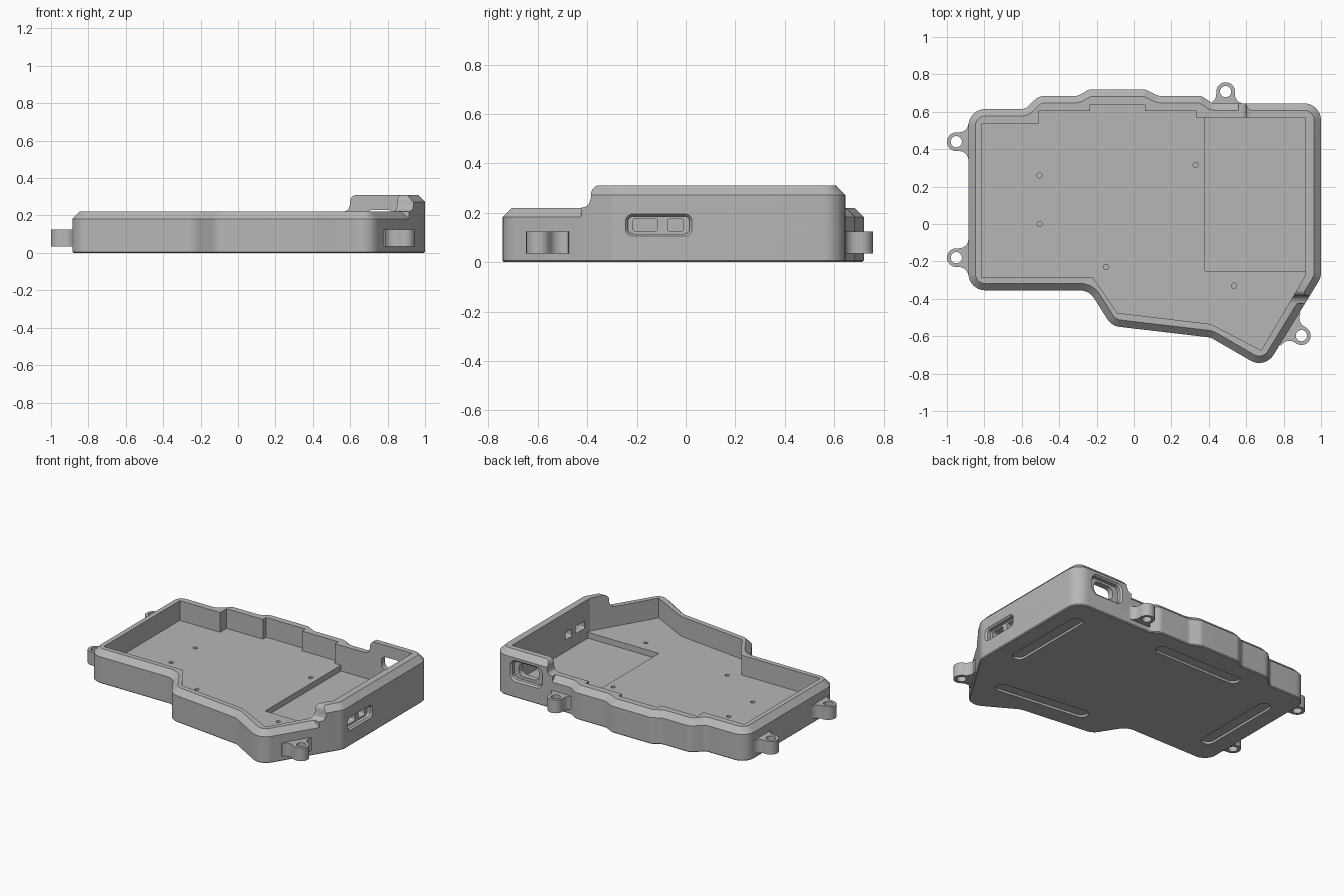
import bpy, bmesh, math
from mathutils import Vector

if "Cube" in bpy.data.objects:
    bpy.data.objects.remove(bpy.data.objects["Cube"])

grey = bpy.data.materials.new("mid_grey_plastic")
grey.use_nodes = True
grey.diffuse_color = (0.47, 0.47, 0.47, 1)
grey.node_tree.nodes["Principled BSDF"].inputs["Base Color"].default_value = (0.47, 0.47, 0.47, 1)


def fillet(corners, inset=0.0, steps=8):
    """Counter-clockwise (x, y, radius) corners -> rounded, inset outline."""
    out, n = [], len(corners)
    for i in range(n):
        a, p, b = (Vector(corners[(i + k) % n][:2]) for k in (-1, 0, 1))
        u, v = (p - a).normalized(), (b - p).normalized()
        turn = math.atan2(u.x * v.y - u.y * v.x, u.dot(v))
        nu, nv = Vector((-u.y, u.x)), Vector((-v.y, v.x))
        p = p + (nu + nv) * inset / (1 + u.dot(v))
        side = 1 if turn > 0 else -1
        r = max(corners[i][2] - side * inset, 0.004)
        start = p - u * r * math.tan(abs(turn) / 2)
        centre = start + nu * side * r
        for k in range(steps + 1):
            t = turn * k / steps
            w = u * math.sin(abs(t)) - nu * side * math.cos(t)
            out.append(centre + w * r)
    return out


def rect(x0, x1, y0, y1, r):
    return [(x0, y0, r), (x1, y0, r), (x1, y1, r), (x0, y1, r)]


def stadium(p, q, r):
    p, q = Vector(p), Vector(q)
    a = math.atan2(q.y - p.y, q.x - p.x)
    ends = [(q, a - math.pi / 2), (p, a + math.pi / 2)]
    return [c + r * Vector((math.cos(s + math.pi * k / 12), math.sin(s + math.pi * k / 12)))
            for c, s in ends for k in range(13)]


def circle(x, y, r, n=24):
    return [(x + r * math.cos(math.tau * k / n), y + r * math.sin(math.tau * k / n)) for k in range(n)]


def loft(name, layers, axis="z"):
    """Skin matching outlines, each given as (outline, level along the axis)."""
    bm = bmesh.new()
    place = {"x": lambda a, b, h: (h, a, b), "y": lambda a, b, h: (a, h, b), "z": lambda a, b, h: (a, b, h)}[axis]
    rings = [[bm.verts.new(place(p[0], p[1], h)) for p in pts] for pts, h in layers]
    for lo, hi in zip(rings, rings[1:]):
        for i in range(len(lo)):
            j = (i + 1) % len(lo)
            bm.faces.new((lo[i], lo[j], hi[j], hi[i]))
    bm.faces.new(rings[0][::-1])
    bm.faces.new(rings[-1])
    bmesh.ops.recalc_face_normals(bm, faces=bm.faces)
    mesh = bpy.data.meshes.new(name)
    bm.to_mesh(mesh)
    bm.free()
    mesh.materials.append(grey)
    obj = bpy.data.objects.new(name, mesh)
    bpy.context.collection.objects.link(obj)
    return obj


def prism(name, pts, z0, z1):
    return loft(name, [(pts, z0), (pts, z1)])


def combine(obj, tool, operation="DIFFERENCE"):
    """Apply a boolean and discard the helper."""
    mod = obj.modifiers.new("boolean", "BOOLEAN")
    mod.operation, mod.object, mod.solver = operation, tool, "EXACT"
    deps = bpy.context.evaluated_depsgraph_get()
    mesh = bpy.data.meshes.new_from_object(obj.evaluated_get(deps))
    obj.modifiers.clear()
    obj.data = mesh
    bpy.data.objects.remove(tool)


# Outer case outline with corner radii
outline = [
    (-0.885, -0.355, 0.09), (-0.24, -0.355, 0.09), (-0.12, -0.545, 0.09), (0.41, -0.607, 0.08),
    (0.70, -0.775, 0.09), (1.0, -0.286, 0.1), (1.0, 0.645, 0.09), (0.42, 0.645, 0.05),
    (0.36, 0.685, 0.06), (0.13, 0.685, 0.05), (0.06, 0.72, 0.06), (-0.24, 0.72, 0.06),
    (-0.30, 0.685, 0.05), (-0.51, 0.685, 0.08), (-0.58, 0.615, 0.05), (-0.885, 0.615, 0.09)]


def shell(name, height):
    side = fillet(outline)
    return loft(name, [(fillet(outline, 0.006), 0), (side, 0.006),
                       (side, height - 0.038), (fillet(outline, 0.037), height)])


# Low case plus the raised wall around the back right corner
case = shell("case", 0.22)
raised = shell("raised_wall", 0.31)
ramp = [(0.10, -0.04), (0.22, -0.04), (0.224, -0.022), (0.236, -0.008), (0.26, 0),
        (0.28, 0), (0.296, 0.006), (0.307, 0.018), (0.311, 0.03), (0.33, 0.035)]
mask = loft("raised_mask", [([(0.6 + t, -0.385 + t), (1.2, -0.385 + t), (1.2, 1), (0.6 + t, 1)], z)
                            for z, t in ramp])
combine(raised, mask, "INTERSECT")
combine(case, raised, "UNION")

# Interior pocket and the deeper bay on the right
pocket = [(-0.815, -0.285), (-0.22, -0.285), (-0.09, -0.475), (0.41, -0.535), (0.68, -0.675),
          (0.917, -0.275), (0.917, 0.57), (0.335, 0.57), (0.335, 0.605), (0.06, 0.605),
          (0.06, 0.64), (-0.235, 0.64), (-0.235, 0.605), (-0.51, 0.605), (-0.51, 0.535), (-0.815, 0.535)]
combine(case, prism("pocket", pocket, 0.085, 0.5))
combine(case, prism("bay", [(0.38, -0.25), (0.917, -0.25), (0.917, 0.57), (0.38, 0.57)], 0.045, 0.4))

# Screw holes in the floor
for x, y in [(-0.505, 0.26), (-0.505, 0), (-0.15, -0.23), (0.33, 0.315), (0.535, -0.33)]:
    combine(case, prism("screw_hole", circle(x, y, 0.014, 16), 0.04, 0.12))

# Foot grooves underneath
for p, q in [((0.845, -0.1), (0.845, 0.45)), ((0.09, -0.4), (0.67, -0.47)),
             ((-0.36, 0.525), (0.21, 0.525)), ((-0.725, -0.15), (-0.725, 0.39))]:
    combine(case, prism("foot_groove", stadium(p, q, 0.043), -0.05, 0.015))


# Port recesses with their through slots
def port(axis, face, recess, depth, slots):
    wide, tight = fillet(recess), fillet(recess, 0.01)
    combine(case, loft("recess", [(wide, face + 0.02), (wide, face), (tight, face - 0.012),
                                  (tight, face - depth)], axis))
    for s in slots:
        pts = fillet(s)
        combine(case, loft("slot", [(pts, face + 0.02), (pts, face - 0.12)], axis))


port("x", 1.0, rect(-0.245, 0.025, 0.105, 0.195, 0.03), 0.035,
     [rect(-0.215, -0.115, 0.125, 0.175, 0.01), rect(-0.075, -0.01, 0.125, 0.175, 0.01)])
port("y", 0.645, rect(0.635, 0.88, 0.11, 0.255, 0.045), 0.035,
     [rect(0.685, 0.835, 0.14, 0.23, 0.035)])

# Mounting ears with flared roots
def ear_profile():
    half = [(0.05 * math.cos(math.pi * k / 16), 0.05 * math.sin(math.pi * k / 16)) for k in range(9)]
    half += [(-0.015 - 0.05 * math.sin(math.pi * k / 12), 0.1 - 0.05 * math.cos(math.pi * k / 12))
             for k in range(7)]
    half.append((-0.1, 0.1))
    return half + [(x, -y) for x, y in half[:0:-1]]


parts = [case]
for name, x, y, angle in [("back_right_ear", -0.95, 0.44, 180), ("front_right_ear", -0.95, -0.18, 180),
                          ("back_ear", 0.49, 0.708, 90), ("front_left_ear", 0.895, -0.597, -31.5)]:
    c, s = math.cos(math.radians(angle)), math.sin(math.radians(angle))
    ear = prism(name, [(x + c * u - s * v, y + s * u + c * v) for u, v in ear_profile()], 0.035, 0.125)
    combine(ear, prism("ear_hole", circle(x, y, 0.03), 0, 0.2))
    parts.append(ear)

# Smooth curved walls, keep hard edges
bpy.ops.object.select_all(action="DESELECT")
for part in parts:
    part.select_set(True)
bpy.context.view_layer.objects.active = case
bpy.ops.object.shade_smooth_by_angle(angle=math.radians(30))
